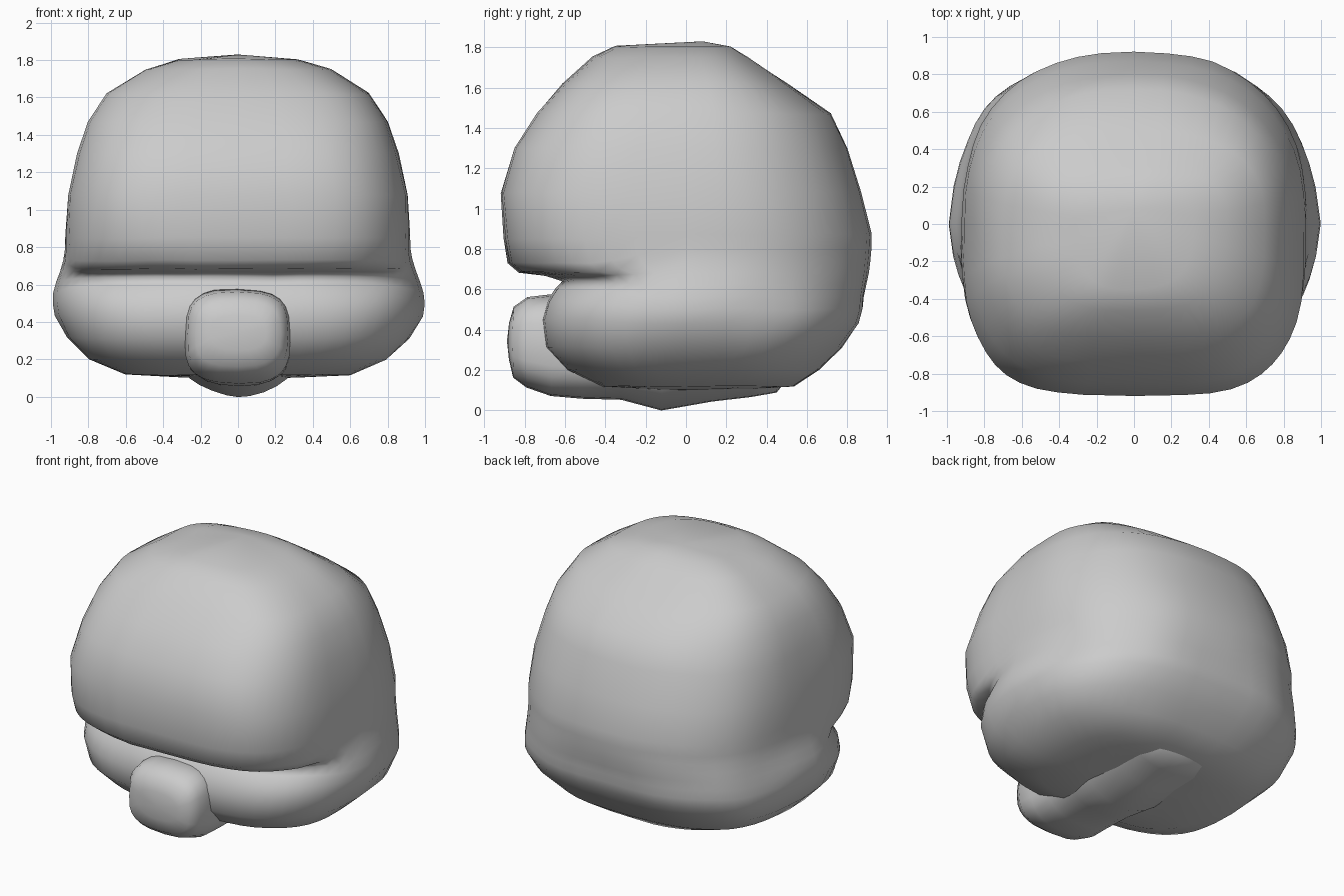
import bpy, math
from mathutils import Vector, noise


def power(v, n):
    return math.copysign(abs(v) ** (2 / n), v)


def loft(name, rings, ends):
    """Skin equal-length rings and close both ends with a fan to a tip."""
    n = len(rings[0])
    verts = [p for r in rings for p in r] + list(ends)
    faces = []
    for i in range(len(rings) - 1):
        for j in range(n):
            k = (j + 1) % n
            faces.append((i * n + j, i * n + k, (i + 1) * n + k, (i + 1) * n + j))
    last, tip = (len(rings) - 1) * n, len(rings) * n
    for j in range(n):
        k = (j + 1) % n
        faces += [(tip, k, j), (tip + 1, last + j, last + k)]
    # gentle hand-modelled unevenness
    verts = [Vector(v) + 0.01 * noise.noise_vector(Vector(v) * 3.2) for v in verts]
    me = bpy.data.meshes.new(name)
    me.from_pydata(verts, [], faces)
    ob = bpy.data.objects.new(name, me)
    bpy.context.collection.objects.link(ob)
    for p in me.polygons:
        p.use_smooth = True
    return ob


# head: front height, height behind the mouth, half width, front y, back y,
# front squareness, back squareness
head_levels = [
    (0.105, 0.105, 0.32, -0.22, 0.38, 2.4, 2.4), (0.115, 0.12, 0.60, -0.42, 0.54, 2.9, 2.6),
    (0.20, 0.20, 0.79, -0.60, 0.66, 3.0, 2.7), (0.31, 0.31, 0.90, -0.70, 0.77, 3.0, 2.8),
    (0.45, 0.43, 0.945, -0.715, 0.86, 3.0, 2.8), (0.54, 0.50, 0.945, -0.69, 0.88, 2.9, 2.75),
    (0.60, 0.56, 0.94, -0.65, 0.885, 2.7, 2.7), (0.64, 0.62, 0.93, -0.61, 0.895, 2.5, 2.65),
    (0.668, 0.68, 0.92, -0.70, 0.905, 2.7, 2.6), (0.685, 0.735, 0.915, -0.83, 0.91, 2.95, 2.55),
    (0.73, 0.79, 0.915, -0.885, 0.915, 3.1, 2.5), (0.85, 0.87, 0.92, -0.905, 0.92, 3.3, 2.45),
    (1.08, 1.08, 0.91, -0.92, 0.87, 3.4, 2.4), (1.30, 1.30, 0.86, -0.85, 0.80, 3.3, 2.4),
    (1.47, 1.47, 0.80, -0.74, 0.72, 3.3, 2.4), (1.62, 1.62, 0.70, -0.61, 0.50, 3.3, 2.6),
    (1.75, 1.75, 0.50, -0.46, 0.31, 3.0, 2.6), (1.805, 1.805, 0.32, -0.35, 0.22, 2.6, 2.4),
]
N = 48
rings = []
for z, zb, hw, yf, yb, nf, nb in head_levels:
    ring = []
    for j in range(N):
        a = 2 * math.pi * j / N
        c, s = math.cos(a), math.sin(a)
        n = nf if s < 0 else nb
        x = hw * power(c, n)
        y = (-yf if s < 0 else yb) * power(s, n)
        # the mouth fades out along the sides
        t = min(1, max(0, (y + 0.5) / 0.4))
        t = t * t * (3 - 2 * t)
        h = z + (zb - z) * t
        # cheek bulges
        cheek = 0.05 * math.exp(-((h - 0.54) / 0.2) ** 2) * max(0, 1 - abs(y) / 0.45)
        x += math.copysign(cheek, c) if abs(c) > 0.3 else 0
        ring.append((x, y, h))
    rings.append(ring)
loft("head", rings, [(0, 0.05, 0.10), (0, 0.08, 1.835)])

# tongue running under the body: y, half width, bottom z, top z, squareness
tongue_levels = [
    (-0.875, 0.15, 0.25, 0.43, 2.6), (-0.855, 0.23, 0.165, 0.51, 3),
    (-0.79, 0.27, 0.115, 0.56, 3.2), (-0.67, 0.285, 0.075, 0.575, 3.2),
    (-0.52, 0.28, 0.065, 0.50, 2.8), (-0.32, 0.29, 0.055, 0.40, 2.2),
    (-0.12, 0.31, 0.0, 0.35, 1.7), (0.13, 0.33, 0.045, 0.35, 1.7),
    (0.32, 0.33, 0.06, 0.35, 1.8), (0.45, 0.28, 0.085, 0.35, 2),
]
rings = []
for y, hw, z0, z1, n in tongue_levels:
    ring = []
    for j in range(24):
        a = 2 * math.pi * j / 24
        ring.append((hw * power(math.cos(a), n), y,
                     (z0 + z1) / 2 + (z1 - z0) / 2 * power(math.sin(a), n)))
    rings.append(ring)
loft("tongue", rings, [(0, -0.885, 0.34), (0, 0.56, 0.22)])
